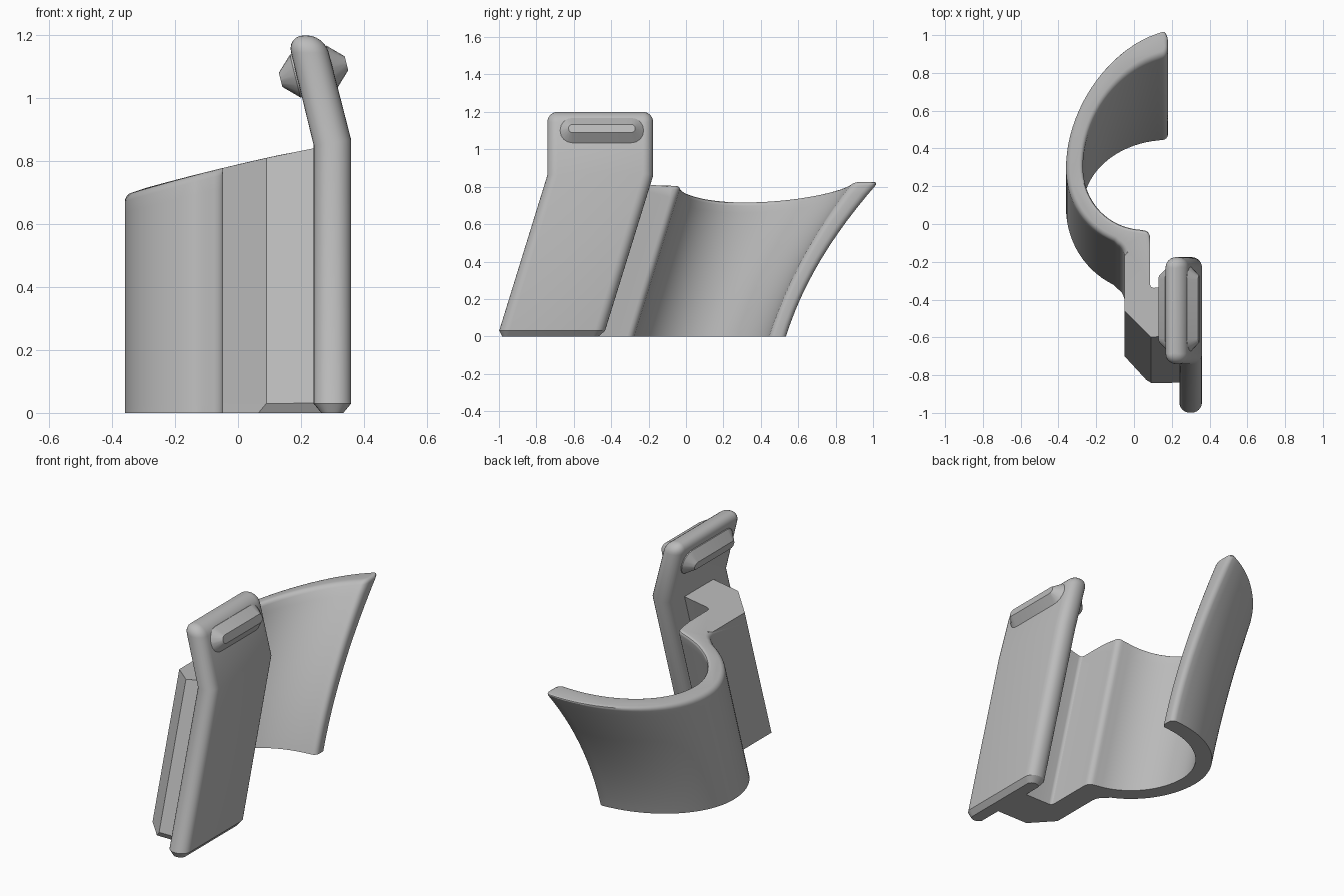
import bpy, bmesh, math
from mathutils import Vector

cube = bpy.data.objects.get("Cube")
if cube:
    bpy.data.objects.remove(cube)

grey = bpy.data.materials.new("plain_grey")
grey.use_nodes = True
grey.diffuse_color = (0.5, 0.5, 0.5, 1)
grey.node_tree.nodes["Principled BSDF"].inputs["Base Color"].default_value = (0.5, 0.5, 0.5, 1)

SHEAR = 0.31  # backward lean of every part, y per z


def loft(name, rings, bevel_rule=None, angle=30):
    """Skin a stack of equal rings, cap both ends, optionally round chosen top edges."""
    bm = bmesh.new()
    rows = [[bm.verts.new(p) for p in ring] for ring in rings]
    n = len(rows[0])
    for low, high in zip(rows, rows[1:]):
        for i in range(n):
            j = (i + 1) % n
            bm.faces.new((low[i], low[j], high[j], high[i]))
    bm.faces.new(rows[0][::-1])
    bm.faces.new(rows[-1])
    bmesh.ops.recalc_face_normals(bm, faces=bm.faces)
    if bevel_rule:
        top = set(rows[-1])
        edges = [e for e in bm.edges if all(v in top and bevel_rule(v.co) for v in e.verts)]
        bmesh.ops.bevel(bm, geom=edges, offset=0.025, segments=4, profile=0.5,
                        affect='EDGES', clamp_overlap=True)
    mesh = bpy.data.meshes.new(name)
    bm.to_mesh(mesh)
    bm.free()
    mesh.materials.append(grey)
    obj = bpy.data.objects.new(name, mesh)
    bpy.context.collection.objects.link(obj)
    bpy.ops.object.select_all(action='DESELECT')
    obj.select_set(True)
    bpy.context.view_layer.objects.active = obj
    bpy.ops.object.shade_smooth_by_angle(angle=math.radians(angle))
    return obj


def arc(cx, cy, rx, ry, start, end, steps):
    pts = []
    for i in range(steps + 1):
        a = math.radians(start + (end - start) * i / steps)
        pts.append((cx + rx * math.cos(a), cy + ry * math.sin(a)))
    return pts


def rounded_rect(hx, hy, r, steps=6):
    pts = []
    for k, (sx, sy) in enumerate(((1, 1), (-1, 1), (-1, -1), (1, -1))):
        pts += arc(sx * (hx - r), sy * (hy - r), r, r, 90 * k, 90 * k + 90, steps)
    return pts


# Curved clip, web and mounting block share one outline
MID = 0.085
outline = arc(0.15, 0.505, 0.03, 0.03, 0, 90, 4)                # outer tip corner
outline += arc(0.18, MID, 0.54, 0.45, 97, 180, 20)              # outer far quarter
outline += arc(0.08, MID, 0.44, 0.45, 185, 245, 13)             # outer near quarter
outline += arc(-0.13, -0.41, 0.08, 0.08, 60, 0, 5)              # fillet into the web
outline += [(-0.05, -0.70), (0.09, -0.85), (0.30, -0.85), (0.30, -0.59)]  # block
outline += arc(0.105, -0.57, 0.02, 0.02, 270, 180, 3)           # inside corner
outline += arc(0.045, -0.315, 0.04, 0.04, 0, 90, 5)             # web shoulder
outline += arc(0.08, MID, 0.35, 0.36, 262, 185, 16)             # inner near quarter
outline += arc(0.18, MID, 0.45, 0.36, 180, 97, 20)              # inner far quarter
outline += arc(0.15, 0.475, 0.03, 0.03, 270, 360, 4)            # inner tip corner


def clip_ring(t):
    ring = []
    for x, y in outline:
        if t == 0 and y < -0.8:      # chamfer under the block
            y += 0.025
            x -= 0.025
        z = t * (0.79 + 0.235 * x - 0.08 * x * x)
        if y > MID:                  # far arm opens out with height
            y += 0.215 * (z / 0.83) ** 2 * (y - MID) / 0.40
        ring.append((x, y + SHEAR * z, z))
    return ring


levels = [0, 0.037] + [i / 12 for i in range(1, 13)]
loft("clip_and_block", [clip_ring(t) for t in levels],
     bevel_rule=lambda co: co.y > -0.3)

# Upright plate, bent inwards near the top
BEND, TOP, HALF, LONG = 0.86, 1.2, 0.06, 0.283


def plate_ring(z, inset):
    lean = max(0, z - BEND) * -0.25
    y0 = -0.725 + SHEAR * min(z, BEND)
    pts = rounded_rect(HALF - inset, LONG - inset, max(0.055 - inset, 0.004))
    bend = 0.12 if abs(z - BEND) < 0.001 else 0
    return [(0.30 + lean + x, y0 + y, z + bend * x) for x, y in pts]


stack = [(0, 0.025), (0.03, 0), (BEND, 0)]
for i in range(7):
    a = math.radians(15 * i)
    stack.append((TOP - 0.055 + 0.055 * math.sin(a), 0.055 * (1 - math.cos(a))))
loft("plate", [plate_ring(z, d) for z, d in stack])

# Tapered grip bar passing through the plate
axis = Vector((0.97, 0, 0.243))
rise = Vector((-0.243, 0, 0.97))
centre = Vector((0.24, -0.45, 1.085))


def grip_ring(dist, tall, long):
    return [centre + axis * dist + rise * u + Vector((0, v, 0))
            for u, v in rounded_rect(tall, long, tall * 0.95, 4)]


loft("grip_bar", [grip_ring(-0.108, 0.023, 0.178), grip_ring(-0.06, 0.07, 0.225),
                  grip_ring(0.06, 0.07, 0.225), grip_ring(0.108, 0.023, 0.178)])
